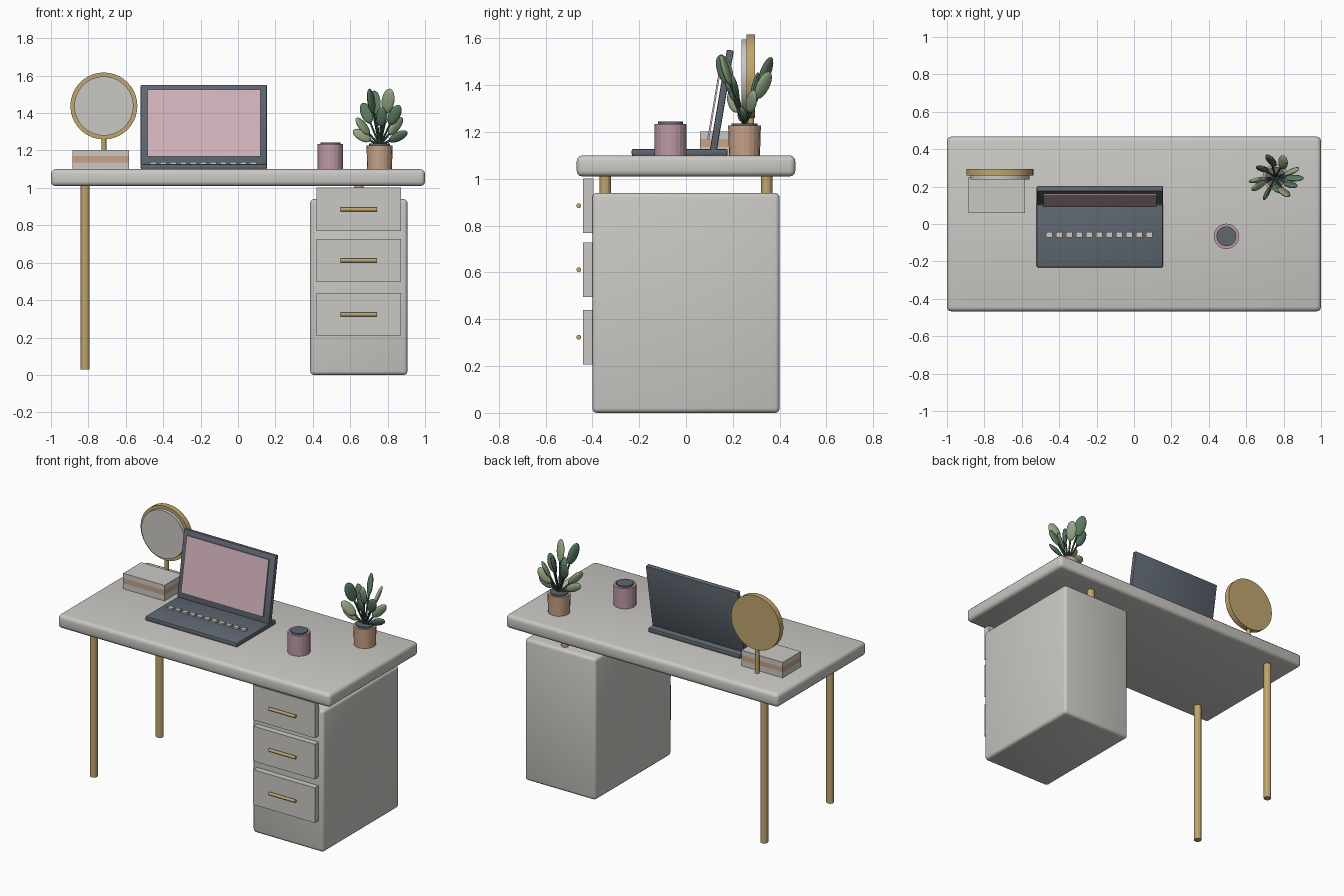
import bpy, bmesh, math
from mathutils import Vector, Matrix

if "Cube" in bpy.data.objects:
    bpy.data.objects.remove(bpy.data.objects["Cube"])


def mat(name, r, g, b):
    lin = [((c / 255 + 0.055) / 1.055) ** 2.4 for c in (r, g, b)]
    m = bpy.data.materials.new(name)
    m.diffuse_color = (*lin, 1)
    m.use_nodes = True
    m.node_tree.nodes["Principled BSDF"].inputs["Base Color"].default_value = m.diffuse_color
    return m


CREAM = mat("cream", 203, 201, 196)
GOLD = mat("gold", 192, 166, 110)
SLATE = mat("slate", 95, 103, 113)
SCREEN = mat("screen_pink", 212, 180, 190)
PINK = mat("mug_pink", 190, 153, 166)
PEACH = mat("peach", 200, 163, 137)
SAGE = mat("sage_green", 150, 170, 134)
GREEN = mat("leaf_green", 90, 122, 98)
STEM = mat("stem_green", 66, 92, 76)


def finish(bm, name, material, smooth=None):
    mesh = bpy.data.meshes.new(name)
    bm.to_mesh(mesh)
    bm.free()
    ob = bpy.data.objects.new(name, mesh)
    bpy.context.collection.objects.link(ob)
    mesh.materials.append(material)
    if smooth:
        bpy.ops.object.select_all(action='DESELECT')
        ob.select_set(True)
        bpy.context.view_layer.objects.active = ob
        bpy.ops.object.shade_smooth_by_angle(angle=math.radians(smooth))
    return ob


def box(name, lo, hi, material, bevel=0.0, segments=3):
    """Axis-aligned box between two corners, optionally rounded."""
    lo, hi = Vector(lo), Vector(hi)
    bm = bmesh.new()
    bmesh.ops.create_cube(bm, size=1)
    bmesh.ops.scale(bm, vec=hi - lo, verts=bm.verts)
    if bevel:
        bmesh.ops.bevel(bm, geom=bm.edges[:], offset=bevel, segments=segments,
                        profile=0.5, affect='EDGES')
    ob = finish(bm, name, material, 35 if bevel else None)
    ob.location = (lo + hi) / 2
    return ob


def rod(name, a, b, r1, material, r2=None, sides=12, smooth=None):
    """Cylinder or cone between two points."""
    a, b = Vector(a), Vector(b)
    d = b - a
    bm = bmesh.new()
    bmesh.ops.create_cone(bm, cap_ends=True, segments=sides, radius1=r1,
                          radius2=r1 if r2 is None else r2, depth=d.length)
    ob = finish(bm, name, material, smooth)
    ob.matrix_world = Matrix.Translation((a + b) / 2) @ d.to_track_quat('Z', 'Y').to_matrix().to_4x4()
    return ob


# Desk top, pedestal and legs
box("desk_top", (-1, -0.467, 1.01), (1, 0.467, 1.10), CREAM, 0.024)
box("pedestal", (0.386, -0.40, 0), (0.906, 0.40, 0.94), CREAM, 0.02)
for y, side in ((-0.345, "front"), (0.345, "back")):
    rod(side + "_leg", (-0.817, y, 0.03), (-0.817, y, 1.02), 0.024, GOLD)
    rod(side + "_right_post", (0.647, y, 0.92), (0.647, y, 1.02), 0.024, GOLD)

# Drawers with bar handles
for i, z in enumerate((0.885, 0.612, 0.323)):
    box(f"drawer_{i}", (0.42, -0.44, z - 0.116), (0.872, -0.395, z + 0.116), CREAM)
    rod(f"handle_{i}", (0.549, -0.458, z), (0.744, -0.458, z), 0.01, GOLD)

# Laptop: base, tilted lid, screen plate and key row
box("laptop_base", (-0.52, -0.232, 1.098), (0.155, 0.178, 1.128), SLATE, 0.008, 2)
lid = box("laptop_lid", (-0.52, 0.138, 1.117), (0.155, 0.168, 1.553), SLATE, 0.006, 2)
screen = box("laptop_screen", (-0.483, 0.121, 1.166), (0.119, 0.129, 1.528), SCREEN)
for part in (lid, screen):
    part.rotation_euler.x = math.radians(-9.6)
for i in range(11):
    x = -0.453 + 0.0535 * i
    box(f"key_{i}", (x - 0.018, -0.072, 1.126), (x + 0.018, -0.044, 1.139), CREAM)

# Round vanity mirror
MX, MZ = -0.717, 1.438
rod("mirror_stem", (MX, 0.277, 1.09), (MX, 0.277, 1.28), 0.013, GOLD)
rod("mirror_frame", (MX, 0.295, MZ), (MX, 0.258, MZ), 0.179, GOLD, sides=40, smooth=35)
rod("mirror_glass", (MX, 0.27, MZ), (MX, 0.237, MZ), 0.158, CREAM, sides=40, smooth=35)

# Stack of three books
for name, z0, z1, m in (("lower_book", 1.10, 1.137, CREAM),
                        ("middle_book", 1.137, 1.170, PEACH),
                        ("upper_book", 1.170, 1.203, CREAM)):
    box(name, (-0.885, 0.06, z0), (-0.582, 0.25, z1), m)

# Mug
rod("mug", (0.494, -0.066, 1.098), (0.494, -0.066, 1.235), 0.068, PINK, sides=20)
rod("mug_lid", (0.494, -0.066, 1.22), (0.494, -0.066, 1.244), 0.053, SLATE, sides=20)

# Plant pot and soil
PX, PY = 0.757, 0.25
rod("plant_pot", (PX, PY, 1.098), (PX, PY, 1.228), 0.066, PEACH, 0.07, sides=20)
rod("soil", (PX, PY, 1.21), (PX, PY, 1.237), 0.056, SLATE, sides=20)


def leaf(i, dx, dy, z, half, roll, material):
    """Flattened ball pointing away from the pot, on a thin stem."""
    base, tip = Vector((PX, PY, 1.225)), Vector((PX + dx, PY + dy, z))
    rod(f"plant_stem_{i}", base, tip, 0.006, STEM, sides=6)
    bm = bmesh.new()
    bmesh.ops.create_uvsphere(bm, u_segments=12, v_segments=8, radius=1)
    bmesh.ops.scale(bm, vec=(0.013, half * 0.52, half), verts=bm.verts)
    ob = finish(bm, f"leaf_{i}", material, 60)
    q = (tip - base).to_track_quat('Z', 'Y').to_matrix().to_4x4()
    ob.matrix_world = Matrix.Translation(tip) @ q @ Matrix.Rotation(math.radians(roll), 4, 'Z')


# Leaves: offset from the pot, height, half length, roll, colour
for i, args in enumerate((
        (-0.025, 0.09, 1.455, 0.07, 40, GREEN),
        (0.04, 0.08, 1.40, 0.065, 60, SAGE),
        (0.085, 0.03, 1.33, 0.06, 20, SAGE),
        (0.10, -0.005, 1.275, 0.055, 30, GREEN),
        (0.08, -0.04, 1.39, 0.06, 30, GREEN),
        (0.045, -0.08, 1.465, 0.07, 40, SAGE),
        (-0.045, -0.085, 1.465, 0.07, 0, GREEN),
        (-0.095, -0.015, 1.28, 0.055, 10, SAGE),
        (-0.07, 0.045, 1.40, 0.06, 30, GREEN),
        (-0.09, -0.045, 1.33, 0.06, 30, SAGE),
        (0.01, -0.06, 1.38, 0.055, 70, GREEN))):
    leaf(i, *args)
